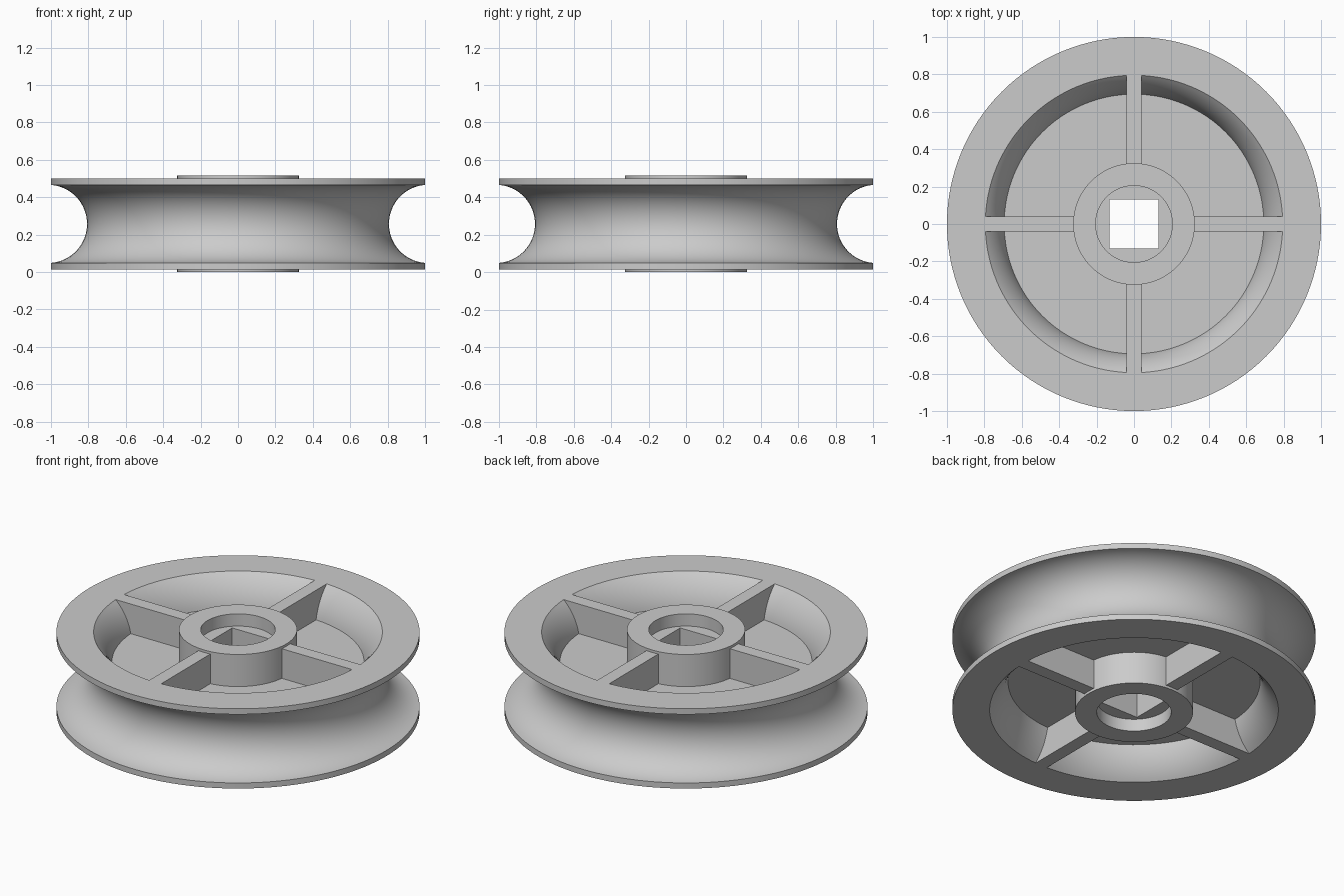
import bpy, bmesh
from math import sin, cos, pi, radians, asin
from mathutils import Matrix

if "Cube" in bpy.data.objects:
    bpy.data.objects.remove(bpy.data.objects["Cube"], do_unlink=True)

MID = 0.2575          # height of the wheel's mid-plane
FLANGE = 0.2425       # half heights, measured from the mid-plane
WEB = 0.0625
LEDGE = 0.183
HUB_R, BORE_R, SQUARE = 0.325, 0.205, 0.26
ARC_R = 1.016         # radius of the circle the groove section is centred on
GROOVE, SHELL = 0.209, 0.328

grey = bpy.data.materials.new("light grey")
grey.use_nodes = True
colour = (0.6, 0.6, 0.6, 1)
grey.diffuse_color = colour
grey.node_tree.nodes["Principled BSDF"].inputs["Base Color"].default_value = colour


def make_object(name, bm):
    bmesh.ops.recalc_face_normals(bm, faces=bm.faces)
    mesh = bpy.data.meshes.new(name)
    bm.to_mesh(mesh)
    bm.free()
    mesh.materials.append(grey)
    obj = bpy.data.objects.new(name, mesh)
    bpy.context.collection.objects.link(obj)
    return obj


def arc(radius, low, high, steps):
    """Section points (r, z) on the groove-centred circle, between two heights."""
    a, b = asin(low / radius), asin(high / radius)
    angles = [a + (b - a) * i / steps for i in range(steps + 1)]
    return [(ARC_R - radius * cos(t), radius * sin(t)) for t in angles]


def smooth(obj):
    bpy.ops.object.select_all(action="DESELECT")
    obj.select_set(True)
    bpy.context.view_layer.objects.active = obj
    bpy.ops.object.shade_smooth_by_angle(angle=radians(30))


# Wheel body: hub, web, curved shell, flange and groove turned as one section
upper = [(0.05, LEDGE), (BORE_R, LEDGE), (BORE_R, MID), (HUB_R, MID), (HUB_R, WEB)]
upper += arc(SHELL, WEB, FLANGE, 12)
upper += [(1, FLANGE)]
groove_edge = (GROOVE ** 2 - (ARC_R - 1) ** 2) ** 0.5
groove = arc(GROOVE, -groove_edge, groove_edge, 32)[::-1]
lower = [(r, -z) for r, z in reversed(upper)]
section = upper + groove + lower

bm = bmesh.new()
verts = [bm.verts.new((r, 0, z + MID)) for r, z in section]
edges = [bm.edges.new((v, verts[i - 1])) for i, v in enumerate(verts)]
bmesh.ops.spin(bm, geom=verts + edges, cent=(0, 0, 0), axis=(0, 0, 1),
               angle=2 * pi, steps=128, use_merge=True)
bmesh.ops.remove_doubles(bm, verts=bm.verts, dist=1e-5)
body = make_object("wheel_body", bm)

# Square axle hole cut through the hub
bm = bmesh.new()
bmesh.ops.create_cube(bm, size=1, matrix=Matrix.Translation((0, 0, MID))
                      @ Matrix.Diagonal((SQUARE, SQUARE, 1, 1)))
cutter = make_object("axle_hole_cutter", bm)
cutter.hide_render = True
cut = body.modifiers.new("axle hole", "BOOLEAN")
cut.operation, cut.solver, cut.object = "DIFFERENCE", "EXACT", cutter
bpy.ops.object.select_all(action="DESELECT")
body.select_set(True)
bpy.context.view_layer.objects.active = body
bpy.ops.object.modifier_apply(modifier=cut.name)
bpy.data.objects.remove(cutter, do_unlink=True)
smooth(body)

# Four spokes on each side, their outer ends following the curved shell
spoke = [(HUB_R - 0.005, FLANGE), (HUB_R - 0.005, WEB)]
spoke += arc(SHELL - 0.002, WEB, FLANGE, 12)
for side, name in ((1, "upper_spoke"), (-1, "lower_spoke")):
    for i in range(4):
        bm = bmesh.new()
        face = bm.faces.new([bm.verts.new((r, -0.04, MID + side * z)) for r, z in spoke])
        ext = bmesh.ops.extrude_face_region(bm, geom=[face])["geom"]
        bmesh.ops.translate(bm, vec=(0, 0.08, 0),
                            verts=[g for g in ext if isinstance(g, bmesh.types.BMVert)])
        bmesh.ops.rotate(bm, verts=bm.verts, matrix=Matrix.Rotation(i * pi / 2, 3, "Z"))
        make_object(f"{name}_{i + 1}", bm)
